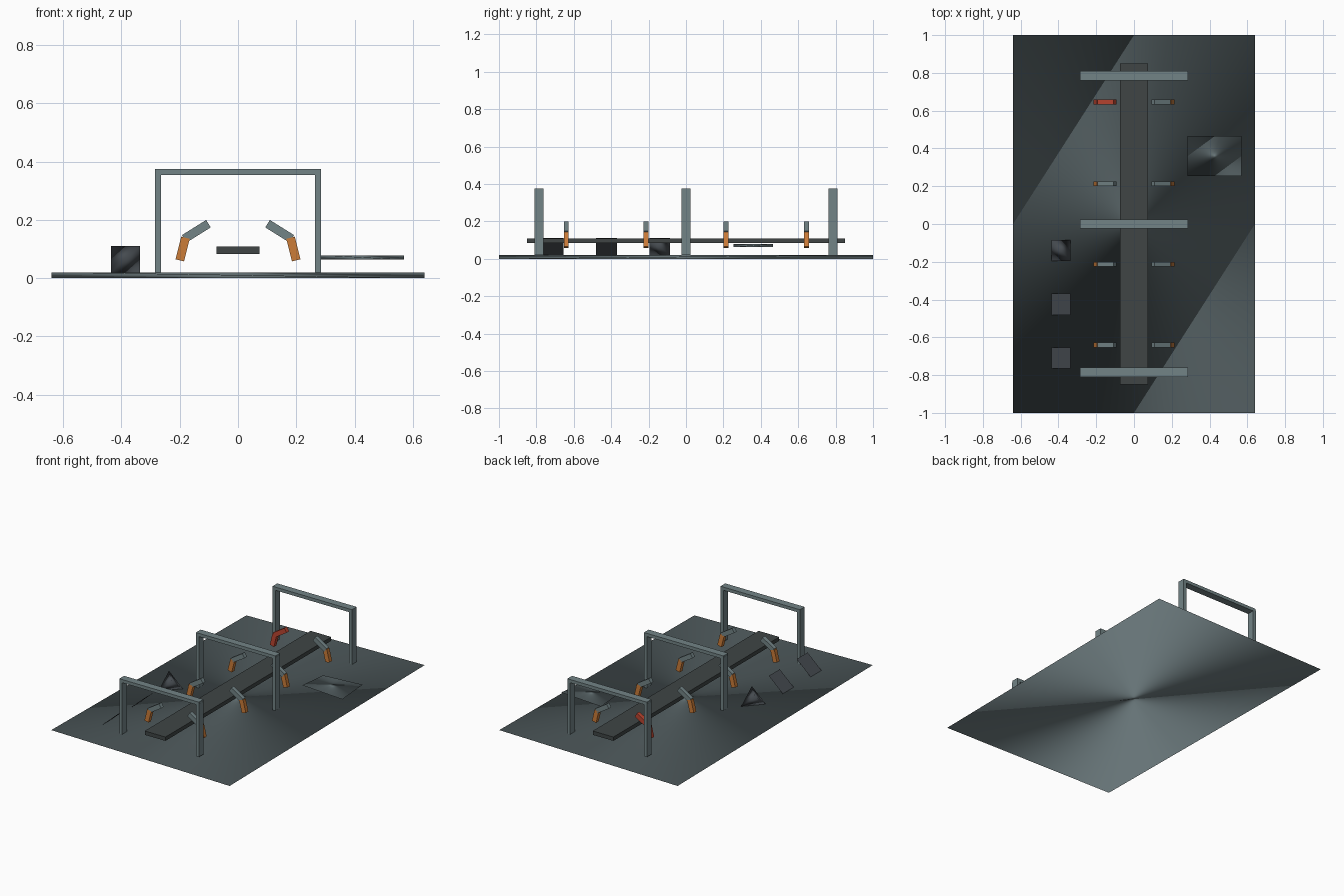
import bpy
from math import radians

if "Cube" in bpy.data.objects:
    bpy.data.objects.remove(bpy.data.objects["Cube"])


def material(name, r, g, b):
    m = bpy.data.materials.new(name)
    m.diffuse_color = (r, g, b, 1)
    m.use_nodes = True
    m.node_tree.nodes["Principled BSDF"].inputs["Base Color"].default_value = m.diffuse_color
    return m


SLATE = material("slate", 0.13, 0.17, 0.18)
STEEL = material("steel", 0.17, 0.23, 0.24)
DARK = material("dark_belt", 0.05, 0.06, 0.06)
SCREEN = material("dark_screen", 0.06, 0.07, 0.08)
ORANGE = material("orange", 0.60, 0.20, 0.04)
RED = material("red", 0.50, 0.06, 0.03)


def mesh_object(name, verts, faces, loc, mat, smooth=False):
    mesh = bpy.data.meshes.new(name)
    mesh.from_pydata(verts, [], faces)
    mesh.polygons.foreach_set("use_smooth", [smooth] * len(faces))
    mesh.materials.append(mat)
    ob = bpy.data.objects.new(name, mesh)
    ob.location = loc
    bpy.context.collection.objects.link(ob)
    return ob


def box(name, loc, size, mat, tilt=0):
    x, y, z = (s / 2 for s in size)
    verts = [(i * x, j * y, k * z) for k in (-1, 1)
             for i, j in ((-1, -1), (1, -1), (1, 1), (-1, 1))]
    faces = [(3, 2, 1, 0), (4, 5, 6, 7), (0, 1, 5, 4),
             (1, 2, 6, 5), (2, 3, 7, 6), (3, 0, 4, 7)]
    ob = mesh_object(name, verts, faces, loc, mat)
    ob.rotation_euler.y = radians(tilt)
    return ob


def wedge(name, loc, size, mat, flip=1):
    """Smooth four-sided solid on alternate corners of a box."""
    x, y, z = (s / 2 for s in size)
    x *= flip
    verts = [(x, y, z), (-x, -y, z), (-x, y, -z), (x, -y, -z)]
    faces = [(0, 2, 1), (0, 1, 3), (0, 3, 2), (1, 2, 3)]
    if flip < 0:
        faces = [f[::-1] for f in faces]
    return mesh_object(name, verts, faces, loc, mat, True)


# Floor, belt and side panel
wedge("floor", (0, 0, 0.01), (1.28, 2.0, 0.02), SLATE)
box("conveyor_belt", (0, 0, 0.096), (0.148, 1.70, 0.025), DARK)
wedge("side_panel", (0.427, 0.36, 0.071), (0.285, 0.21, 0.015), SLATE)

# Overhead frames
for n, y in enumerate((-0.785, 0, 0.785), 1):
    box(f"frame_beam_{n}", (0, y, 0.365), (0.57, 0.048, 0.021), STEEL)
    for side, s in (("left", -1), ("right", 1)):
        box(f"frame_post_{side}_{n}", (s * 0.275, y, 0.1925),
            (0.021, 0.048, 0.345), STEEL)

# Robot arms, mirrored across the belt
for n, y in enumerate((-0.64, -0.213, 0.213, 0.645), 1):
    for side, s in (("left", -1), ("right", 1)):
        faulty = n == 4 and s < 0
        box(f"lower_arm_{side}_{n}", (s * 0.19, y, 0.10),
            (0.03, 0.026, 0.08), RED if faulty else ORANGE, -s * 14)
        box(f"upper_arm_{side}_{n}", (s * 0.143, y, 0.161),
            (0.098, 0.026, 0.03), RED if faulty else STEEL, s * 32)

# Control consoles: one solid, two sloping screens
wedge("console_solid", (-0.386, -0.14, 0.065), (0.10, 0.11, 0.09), SCREEN, -1)
for n, y in enumerate((-0.425, -0.71), 1):
    mesh_object(f"console_screen_{n}",
                [(-0.05, -0.056, -0.045), (0.05, -0.056, 0.045),
                 (0.05, 0.056, 0.045), (-0.05, 0.056, -0.045)],
                [(0, 1, 2, 3)], (-0.386, y, 0.065), SCREEN)
